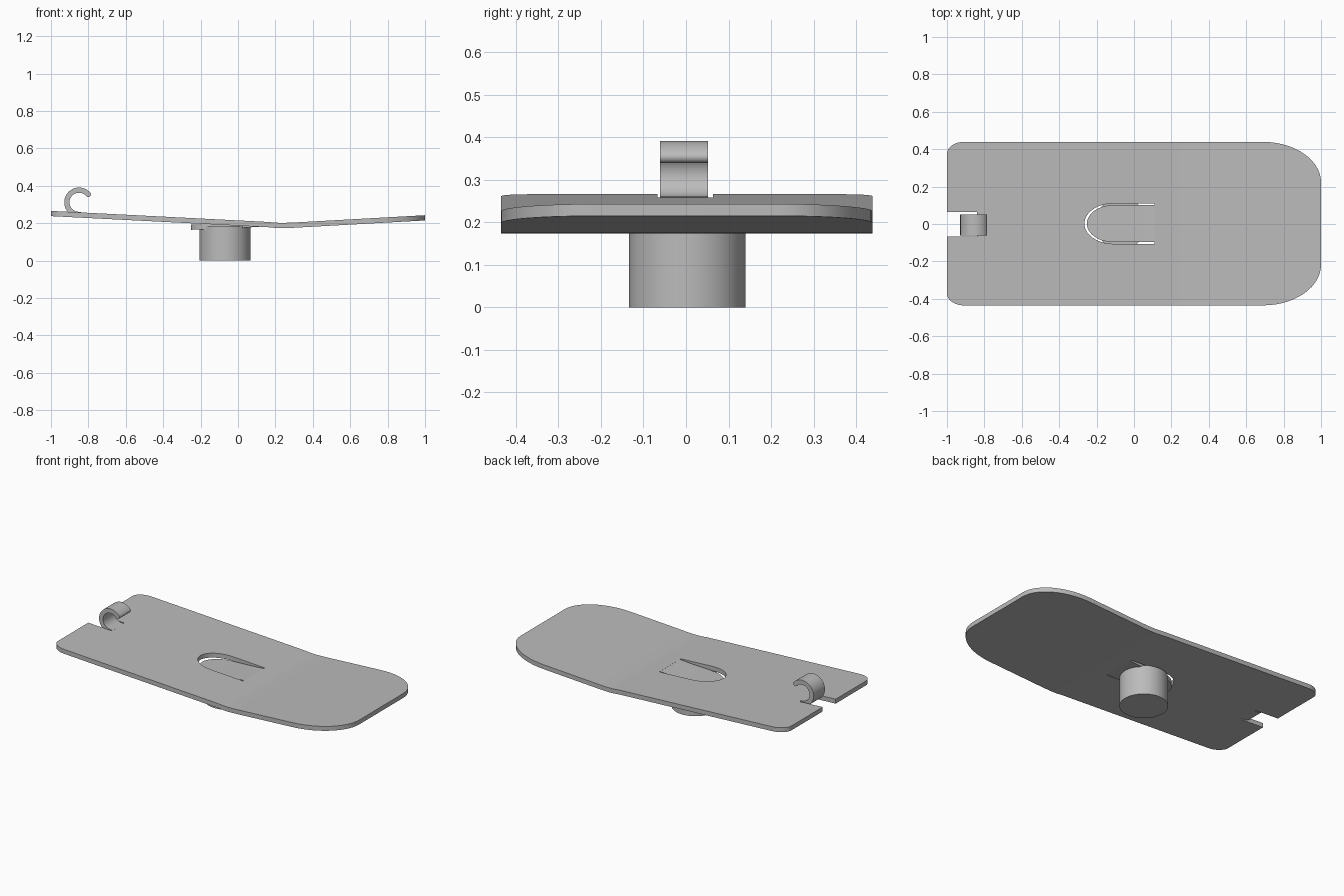
import bpy, bmesh, math

if "Cube" in bpy.data.objects:
    bpy.data.objects.remove(bpy.data.objects["Cube"])

THICK = 0.028
MID_Y = 0.002

grey = bpy.data.materials.new("plain_grey")
grey.use_nodes = True
grey.diffuse_color = (0.5, 0.5, 0.5, 1)
grey.node_tree.nodes["Principled BSDF"].inputs["Base Color"].default_value = (0.5, 0.5, 0.5, 1)


def prism(name, points, offset):
    """Solid made by extruding a closed 3D polygon along an offset."""
    bm = bmesh.new()
    face = bm.faces.new([bm.verts.new(p) for p in points])
    moved = bmesh.ops.extrude_face_region(bm, geom=[face])["geom"]
    bmesh.ops.translate(bm, vec=offset, verts=[g for g in moved if isinstance(g, bmesh.types.BMVert)])
    bmesh.ops.recalc_face_normals(bm, faces=bm.faces)
    mesh = bpy.data.meshes.new(name)
    bm.to_mesh(mesh)
    bm.free()
    mesh.materials.append(grey)
    obj = bpy.data.objects.new(name, mesh)
    bpy.context.collection.objects.link(obj)
    return obj


def side_prism(name, profile, y0, y1):
    return prism(name, [(x, y0, z) for x, z in profile], (0, y1 - y0, 0))


def sheet(name, top_line, y0, y1):
    """Bent sheet whose upper surface follows top_line."""
    under = [(x, z - THICK) for x, z in reversed(top_line)]
    return side_prism(name, top_line + under, y0, y1)


def arc(cx, cy, rx, ry, start, end, steps=14):
    angles = [math.radians(start + (end - start) * i / steps) for i in range(steps + 1)]
    return [(cx + rx * math.cos(a), cy + ry * math.sin(a)) for a in angles]


def cut(obj, outline, operation):
    """Trim an object with a vertical prism, then discard the prism."""
    cutter = prism("cutter", [(x, y, -1) for x, y in outline], (0, 0, 2))
    cutter.hide_render = True
    mod = obj.modifiers.new("trim", "BOOLEAN")
    mod.object, mod.operation, mod.solver = cutter, operation, "EXACT"
    bpy.context.view_layer.objects.active = obj
    bpy.ops.object.modifier_apply(modifier=mod.name)
    bpy.data.objects.remove(cutter)


def smooth(obj):
    bpy.ops.object.select_all(action="DESELECT")
    obj.select_set(True)
    bpy.context.view_layer.objects.active = obj
    bpy.ops.object.shade_smooth_by_angle(angle=math.radians(30))


def tongue_outline(tip, half, root):
    bend = -0.11
    return [(root, MID_Y + half)] + arc(bend, MID_Y, bend - tip, half, 90, 270, 28) + [(root, MID_Y - half)]


# Bent plate with rounded corners
plate = sheet("plate", [(-1.0, 0.266), (0.16, 0.207), (0.2, 0.203), (0.24, 0.202), (0.3, 0.204), (1.0, 0.243)], -0.5, 0.5)
half = 0.437
outline = arc(0.69, 0.22, 0.31, 0.217, 0, 90) + arc(-0.91, half - 0.065, 0.09, 0.065, 90, 180)
outline += [(x, -y) for x, y in reversed(outline)]
cut(plate, [(x, y + MID_Y) for x, y in outline], "INTERSECT")

# Slot around the spring tongue and notch around the hook
cut(plate, tongue_outline(-0.265, 0.108, 0.11), "DIFFERENCE")
cut(plate, [(-1.1, -0.067), (-0.84, -0.067), (-0.84, 0.063), (-1.1, 0.063)], "DIFFERENCE")

# Spring tongue dipping below the plate
tongue = sheet("spring_tongue", [(-0.4, 0.19), (-0.25, 0.193), (0.0, 0.202), (0.115, 0.2095)], -0.2, 0.2)
cut(tongue, tongue_outline(-0.252, 0.099, 0.113), "INTERSECT")

# Round button under the tongue
button = prism("button", [(x, y, 0) for x, y in arc(-0.069, 0.003, 0.137, 0.137, 0, 360, 64)[:-1]], (0, 0, 0.184))

# Curled hook rising from the notch
hook_profile = arc(-0.85, 0.312, 0.079, 0.079, 270, 40, 36)
tip = arc(-0.85 + 0.065 * math.cos(math.radians(40)), 0.312 + 0.065 * math.sin(math.radians(40)), 0.014, 0.014, 40, -140, 8)
hook_profile += tip[1:-1] + arc(-0.85, 0.312, 0.051, 0.051, 40, 270, 36)
hook_profile += [(-0.835, 0.258), (-0.835, 0.23)]
hook = side_prism("hook", hook_profile, -0.061, 0.052)

for part in (plate, tongue, button, hook):
    smooth(part)
